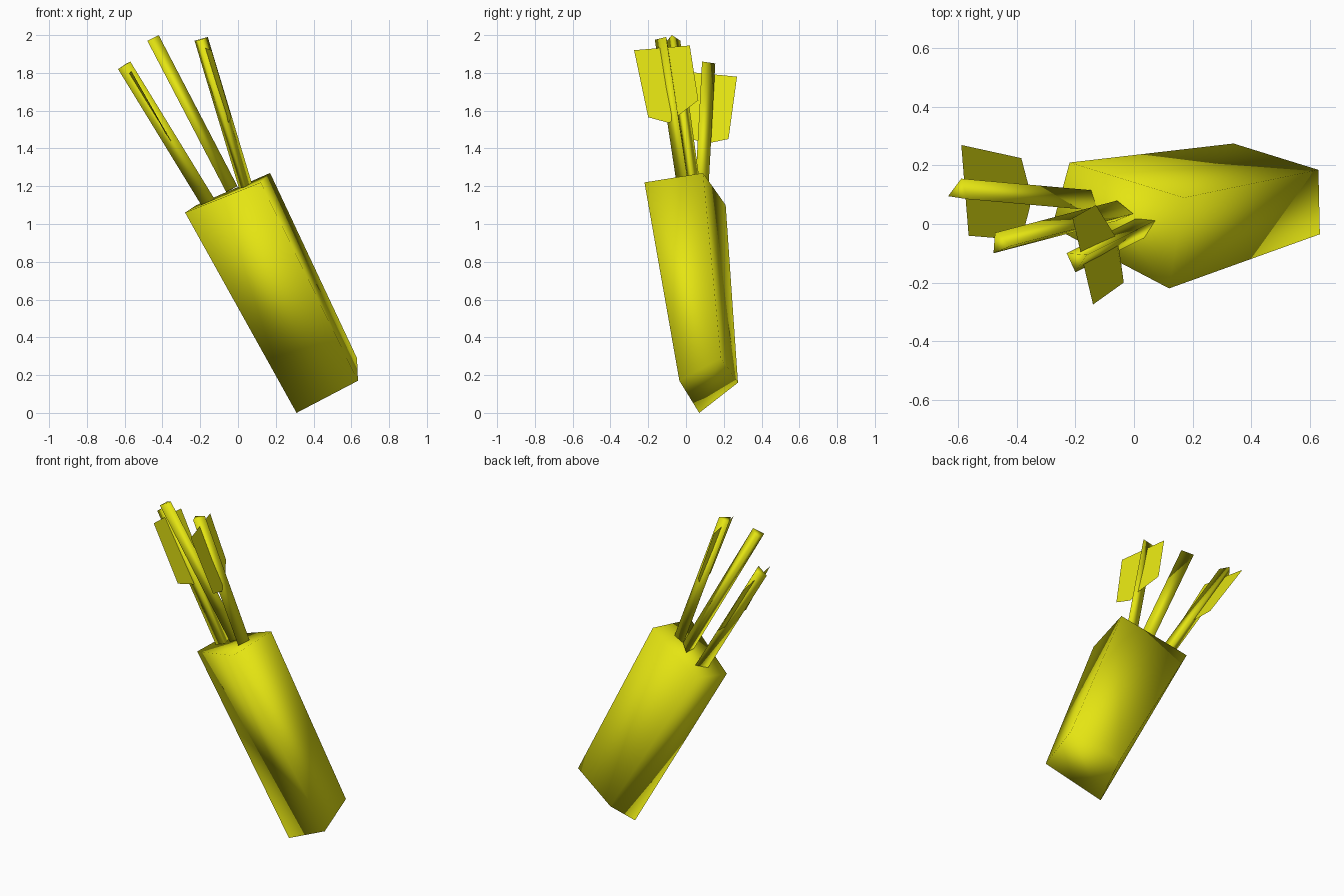
import bpy
import bmesh
from mathutils import Vector

if "Cube" in bpy.data.objects:
    bpy.data.objects.remove(bpy.data.objects["Cube"])

yellow = bpy.data.materials.new("yellow")
yellow.diffuse_color = (0.78, 0.78, 0.006, 1)
yellow.use_nodes = True
yellow.node_tree.nodes["Principled BSDF"].inputs["Base Color"].default_value = yellow.diffuse_color


def finish(name, bm, smooth):
    bmesh.ops.recalc_face_normals(bm, faces=bm.faces)
    for f in bm.faces:
        f.smooth = smooth
    mesh = bpy.data.meshes.new(name)
    bm.to_mesh(mesh)
    bm.free()
    mesh.materials.append(yellow)
    obj = bpy.data.objects.new(name, mesh)
    bpy.context.collection.objects.link(obj)
    return obj


def loft(name, start, end):
    """Closed smooth prism between two matching loops of corners."""
    bm = bmesh.new()
    a = [bm.verts.new(p) for p in start]
    b = [bm.verts.new(p) for p in end]
    n = len(a)
    bm.faces.new(a)
    bm.faces.new(b[::-1])
    for i in range(n):
        j = (i + 1) % n
        bm.faces.new((a[i], b[i], b[j], a[j]))
    return finish(name, bm, True)


def shaft(name, nock, direction):
    """Three-sided arrow shaft from its nock end down to the quiver mouth."""
    d = Vector(direction)
    return loft(name, nock, [Vector(p) + d for p in nock])


def fletching(name, outline):
    """Flat vane crossing the shaft."""
    bm = bmesh.new()
    bm.faces.new([bm.verts.new(p) for p in outline])
    return finish(name, bm, False)


# Tapered four-sided quiver: mouth corners, then base corners
loft("quiver",
     [(0.12, -0.22, 1.22), (0.17, 0.09, 1.27), (-0.22, 0.21, 1.10), (-0.28, -0.01, 1.06)],
     [(0.635, -0.035, 0.17), (0.63, 0.185, 0.29), (0.34, 0.275, 0.16), (0.31, 0.07, 0.0)])

# Arrow shafts
shaft("left_arrow_shaft",
      [(-0.635, 0.095, 1.82), (-0.59, 0.155, 1.85), (-0.57, 0.085, 1.86)],
      (0.45, -0.04, -0.735))
shaft("middle_arrow_shaft",
      [(-0.48, -0.10, 1.97), (-0.475, -0.03, 1.97), (-0.42, -0.075, 2.0)],
      (0.417, 0.11, -0.80))
shaft("right_arrow_shaft",
      [(-0.23, -0.10, 1.97), (-0.20, -0.165, 1.975), (-0.16, -0.105, 1.99)],
      (0.235, 0.118, -0.78))

# Fletching vanes
fletching("left_fletching",
          [(-0.59, 0.27, 1.78), (-0.385, 0.225, 1.45), (-0.36, 0.13, 1.43),
           (-0.355, 0.06, 1.44), (-0.385, -0.055, 1.48), (-0.565, -0.04, 1.81)])
fletching("right_fletching",
          [(-0.14, -0.275, 1.92), (-0.035, -0.20, 1.565), (-0.05, -0.09, 1.535),
           (-0.065, -0.04, 1.575), (-0.13, 0.065, 1.655), (-0.21, 0.02, 1.945)])
